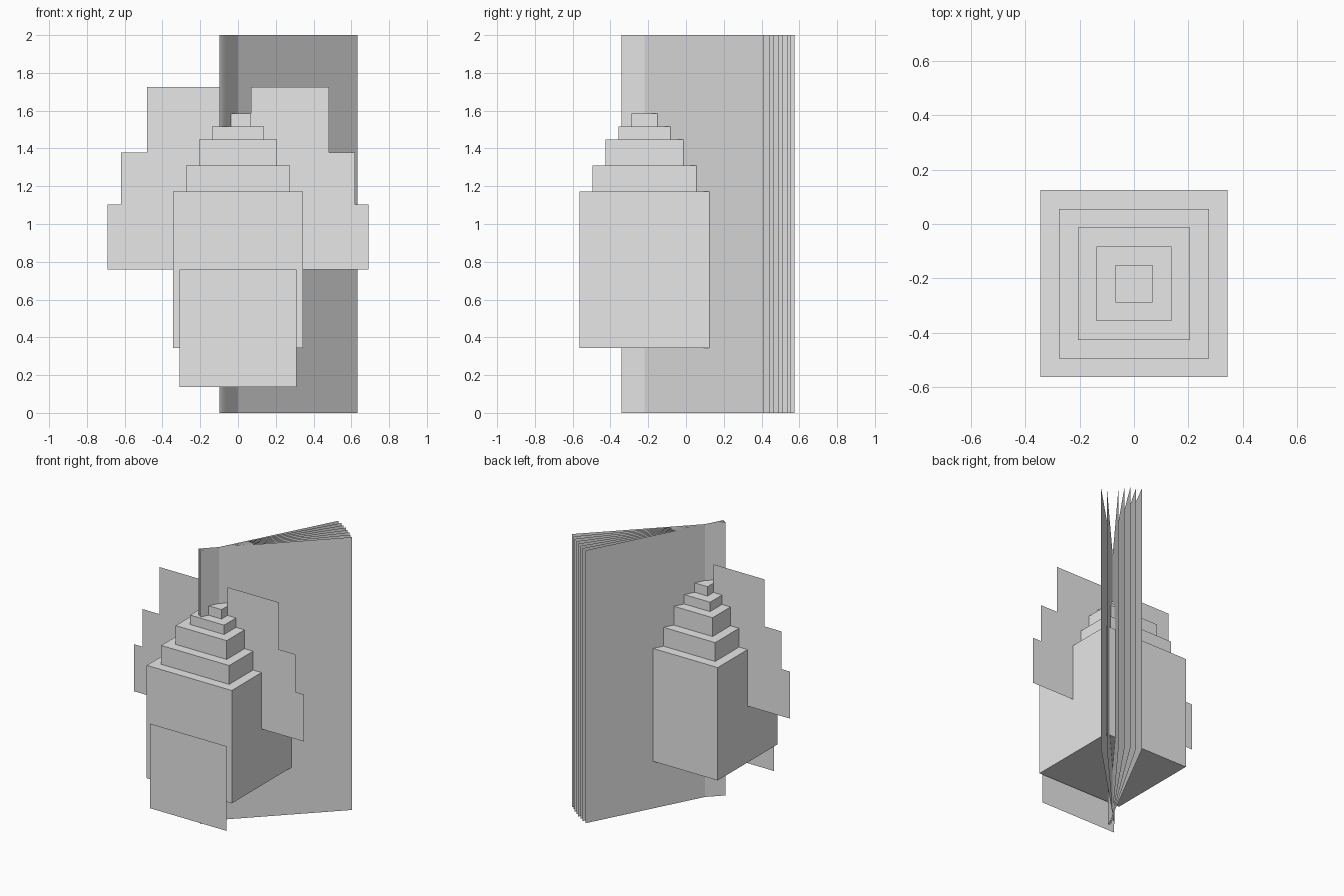
import bpy, bmesh, math

cube = bpy.data.objects.get("Cube")
if cube:
    bpy.data.objects.remove(cube, do_unlink=True)

U = 2 / 29          # base grid step
CY = -0.22          # y of the body axis

grey = bpy.data.materials.new("light_grey")
grey.use_nodes = True
grey.diffuse_color = (0.8, 0.8, 0.8, 1)
grey.node_tree.nodes["Principled BSDF"].inputs["Base Color"].default_value = (0.8, 0.8, 0.8, 1)


def add_object(name, bm):
    mesh = bpy.data.meshes.new(name)
    bm.to_mesh(mesh)
    bm.free()
    mesh.materials.append(grey)
    obj = bpy.data.objects.new(name, mesh)
    bpy.context.collection.objects.link(obj)
    return obj


def box(name, half, z0, z1):
    """Square block around the body axis, sized in grid steps."""
    bm = bmesh.new()
    bmesh.ops.create_cube(bm, size=1)
    for v in bm.verts:
        v.co = (v.co.x * 2 * half * U,
                CY + v.co.y * 2 * half * U,
                (z0 + (v.co.z + 0.5) * (z1 - z0)) * U)
    return add_object(name, bm)


def sheet(name, outline, origin, angle=0.0):
    """Flat upright panel: (along, height) outline in grid steps, turned about z."""
    bm = bmesh.new()
    c, s = math.cos(angle), math.sin(angle)
    bm.faces.new([bm.verts.new((a * U * c, origin + a * U * s, h * U)) for a, h in outline])
    return add_object(name, bm)


# Body block and the stepped tiers on top
box("body", 5, 5, 17)
tiers = [(4, 17, 19), (3, 19, 21), (2, 21, 22), (1, 22, 23)]
for i, (half, z0, z1) in enumerate(tiers, 1):
    box(f"top_tier_{i}", half, z0, z1)

# Front plate, just ahead of the body
sheet("front_plate", [(-4.5, 2), (4.5, 2), (4.5, 11), (-4.5, 11)], -0.575)

# Stepped side wings, mirrored
wing = [(1, 11), (10, 11), (10, 16), (9, 16), (9, 20), (7, 20), (7, 25), (1, 25)]
sheet("left_wing", wing, CY)
sheet("right_wing", [(-x, z) for x, z in reversed(wing)], CY)

# Fan of tall sheets pivoting on the body axis
for i in range(8):
    sheet(f"fan_sheet_{i + 1}", [(-2, 0), (13, 0), (13, 29), (-2, 29)],
          CY, math.radians(45 + 2.5 * i))
